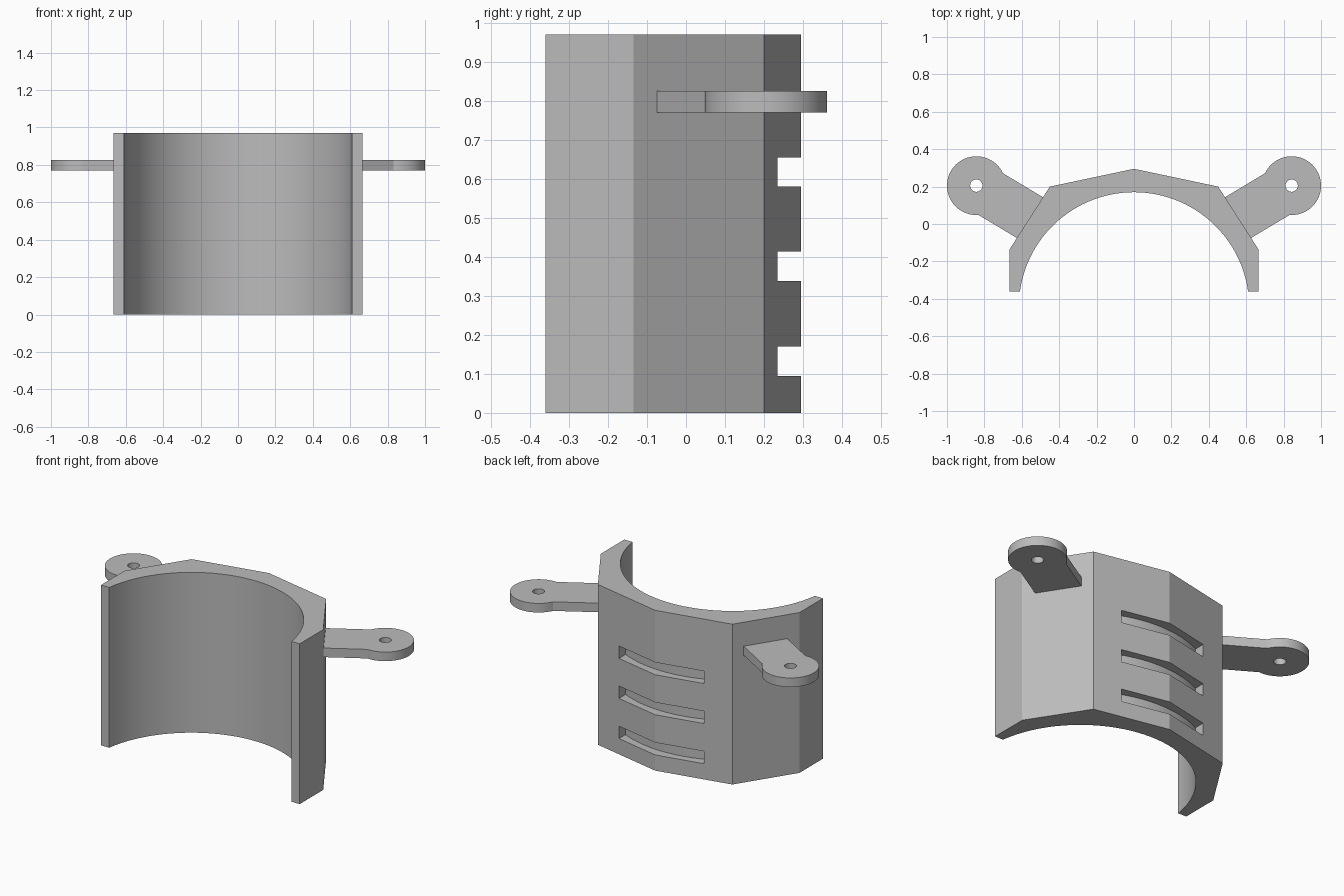
import bpy
import bmesh
from math import sin, cos, radians, asin

default = bpy.data.objects.get("Cube")
if default:
    bpy.data.objects.remove(default, do_unlink=True)

grey = bpy.data.materials.new("plain grey")
grey.use_nodes = True
grey.diffuse_color = (0.5, 0.5, 0.5, 1)
grey.node_tree.nodes["Principled BSDF"].inputs["Base Color"].default_value = (0.5, 0.5, 0.5, 1)


def arc(cx, cy, r, start, end, steps):
    angles = [radians(start + (end - start) * i / steps) for i in range(steps + 1)]
    return [(cx + r * cos(a), cy + r * sin(a)) for a in angles]


def prism(name, outline, z0, z1):
    """Extrude a flat outline between two heights."""
    bm = bmesh.new()
    face = bm.faces.new([bm.verts.new((x, y, z0)) for x, y in outline])
    top = bmesh.ops.extrude_face_region(bm, geom=[face])["geom"]
    bmesh.ops.translate(bm, vec=(0, 0, z1 - z0),
                        verts=[v for v in top if isinstance(v, bmesh.types.BMVert)])
    bmesh.ops.recalc_face_normals(bm, faces=bm.faces)
    mesh = bpy.data.meshes.new(name)
    bm.to_mesh(mesh)
    bm.free()
    mesh.materials.append(grey)
    obj = bpy.data.objects.new(name, mesh)
    bpy.context.collection.objects.link(obj)
    return obj


def activate(obj):
    bpy.ops.object.select_all(action="DESELECT")
    obj.select_set(True)
    bpy.context.view_layer.objects.active = obj


def cut(obj, cutter):
    activate(obj)
    mod = obj.modifiers.new("cut", "BOOLEAN")
    mod.operation = "DIFFERENCE"
    mod.solver = "EXACT"
    mod.object = cutter
    bpy.ops.object.modifier_apply(modifier=mod.name)
    bpy.data.objects.remove(cutter, do_unlink=True)


def finish(obj):
    activate(obj)
    bpy.ops.object.shade_smooth_by_angle(angle=radians(15))


# Faceted half shell with a round bore
BORE_Y, BORE_R = -0.446, 0.616
half = [(0.665, -0.36), (0.665, -0.135), (0.45, 0.2)]
outer = half + [(0, 0.295)] + [(-x, y) for x, y in reversed(half)]
tip = 8
shell = prism("shell", outer + arc(0, BORE_Y, BORE_R, 180 - tip, tip, 56), 0, 0.97)

# Three strap slots in the back, with floors concentric to the bore
FLOOR_R, SLOT_X = 0.681, 0.284
lean = 57.2958 * asin(SLOT_X / FLOOR_R)
for z in (0.095, 0.338, 0.58):
    floor = arc(0, BORE_Y, FLOOR_R, 90 + lean, 90 - lean, 16)
    cut(shell, prism("slot_cutter", floor + [(SLOT_X, 0.4), (-SLOT_X, 0.4)], z, z + 0.075))
finish(shell)

# Mounting ears with screw holes
for side, name in ((1, "left_ear"), (-1, "right_ear")):
    outline = [(0.485, 0.142), (0.622, -0.077)] + arc(0.843, 0.205, 0.157, -94, 155, 48)
    hole = arc(0.843, 0.205, 0.033, 0, 345, 23)
    ear = prism(name, [(side * x, y) for x, y in outline], 0.77, 0.825)
    cut(ear, prism("hole_cutter", [(side * x, y) for x, y in hole], 0.7, 0.9))
    finish(ear)
